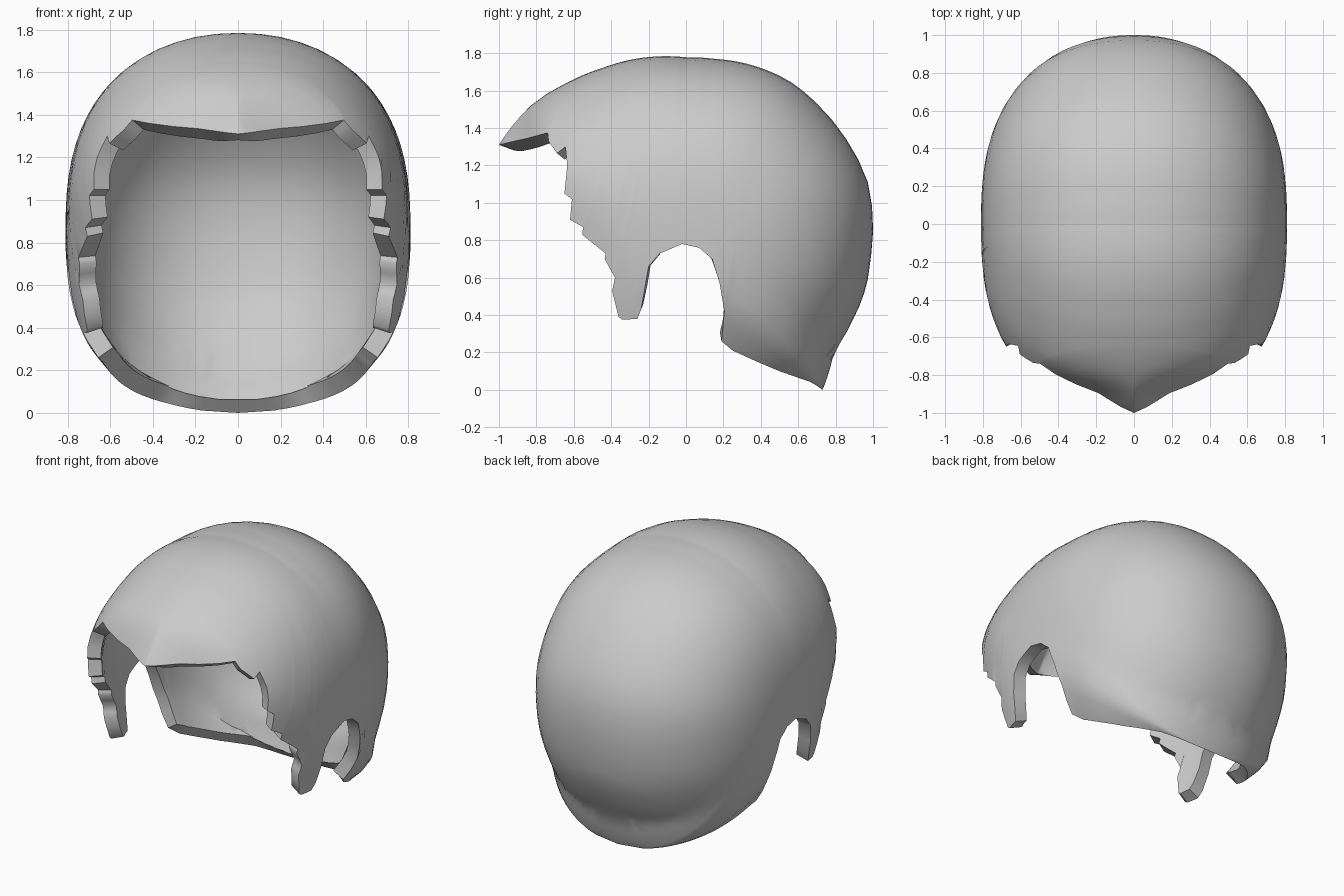
import bpy, bmesh, math
from mathutils import Vector

if "Cube" in bpy.data.objects:
    bpy.data.objects.remove(bpy.data.objects["Cube"])

CZ, HALF_W, WALL = 0.85, 0.81, 0.085      # shell centre height, half width, wall thickness

# Side outline of the full rounded head form (y, z); the lower front part is virtual
outline = [(0.73, .0), (.79, .2), (.89, .37), (.96, .54), (.99, .72), (1, .9), (.97, 1.12),
           (.87, 1.32), (.73, 1.5), (.54, 1.66), (.34, 1.74), (.15, 1.77), (0, 1.778),
           (-.27, 1.77), (-.45, 1.72), (-.62, 1.65), (-.82, 1.53), (-1, 1.31),
           (-1, 1.0), (-.92, .75), (-.77, .35), (-.57, .0), (0, -.1), (.3, -.02), (.52, -.04)]
polar = sorted((math.degrees(math.atan2(z - CZ, y)) % 360, math.hypot(y, z - CZ))
               for y, z in outline)
polar = [(polar[-1][0] - 360, polar[-1][1])] + polar + [(polar[0][0] + 360, polar[0][1])]


def radius(deg):
    deg %= 360
    for (a, ra), (b, rb) in zip(polar, polar[1:]):
        if a <= deg <= b:
            return ra + (rb - ra) * (deg - a) / max(b - a, 1e-6)
    return polar[0][1]


def ratio(y, z):
    return math.hypot(y, z - CZ) / radius(math.degrees(math.atan2(z - CZ, y)))


def half_width(y, z):
    r = ratio(y, z)
    m = 2.1 - 0.9 * min(1, max(0, (-y - .75) / .15))      # the peak of the fringe is pointed
    return HALF_W * (1 - r ** 2.6) ** (1 / m) if r < 0.9995 else 0.0


def inward(x, y, z):
    """Point on the inner wall, along the gradient of the rounded form."""
    def f(x, y, z):
        return (abs(x) / HALF_W) ** 2.1 + ratio(y, z) ** 2.6
    e = 0.04
    n = Vector((f(x + e, y, z) - f(x - e, y, z), f(x, y + e, z) - f(x, y - e, z),
                f(x, y, z + e) - f(x, y, z - e)))
    return Vector((x, y, z)) - n.normalized() * WALL


# Hair edge from fringe to nape: (y, z, angle of the matching point on the centre line)
edge = [(-1, 1.31, 155.3), (-.94, 1.325, 149), (-.85, 1.345, 141), (-.74, 1.375, 130),
        (-.735, 1.33, 128), (-.69, 1.265, 125), (-.645, 1.30, 121), (-.635, 1.2, 118),
        (-.65, 1.05, 112), (-.61, 1.02, 111), (-.62, .91, 107), (-.55, .87, 105),
        (-.555, .83, 104), (-.43, .73, 100), (-.435, .70, 99), (-.38, .60, 97),
        (-.395, .53, 96), (-.36, .39, 95), (-.34, .375, 94.5), (-.26, .38, 93),
        (-.24, .43, 92.5), (-.2, .66, 91.5), (-.14, .73, 89.5), (-.02, .78, 86),
        (.07, .76, 82), (.14, .7, 78), (.18, .57, 74), (.205, .42, 70), (.19, .26, 64),
        (.25, .21, 45), (.37, .155, 15), (.5, .1, -15), (.6, .065, -32), (.66, .045, -41),
        (.7, .022, -46), (.73, .0, math.degrees(math.atan2(-CZ, .73)))]
columns = []
for a, b in zip(edge, edge[1:]):
    n = 4 if abs(a[2] - b[2]) > 12 else 2
    columns += [[p + (q - p) * k / n for p, q in zip(a, b)] for k in range(n)]
columns.append(edge[-1])

# Hair shell: each column runs from the centre line to the edge, outer and inner wall, both sides
ROWS = 18
bm = bmesh.new()
for side in (1, -1):
    grid = []
    for ey, ez, deg in columns:
        r = radius(deg)
        sy, sz = r * math.cos(math.radians(deg)), CZ + r * math.sin(math.radians(deg))
        outer, inner = [], []
        for k in range(ROWS + 1):
            u = 1 - math.cos(k / ROWS * math.pi / 2)
            y, z = sy + (ey - sy) * u, sz + (ez - sz) * u
            x = 0 if k == 0 else half_width(y, z)
            i = inward(x, y, z)
            outer.append(bm.verts.new((side * x, y, z)))
            inner.append(bm.verts.new((side * max(0, i.x), i.y, i.z)))
        grid.append((outer, inner[::-1]))
    for (ao, ai), (bo, bi) in zip(grid, grid[1:]):
        # outer wall, then the rim, then the inner wall back to the centre line
        for a, b in ((ao, bo), ((ao[-1], ai[0]), (bo[-1], bi[0])), (ai, bi)):
            for k in range(len(a) - 1):
                quad = (a[k], a[k + 1], b[k + 1], b[k])
                bm.faces.new(quad if side > 0 else quad[::-1])
bmesh.ops.remove_doubles(bm, verts=bm.verts, dist=0.003)
bmesh.ops.dissolve_degenerate(bm, edges=bm.edges, dist=0.001)
bmesh.ops.recalc_face_normals(bm, faces=bm.faces)

mesh = bpy.data.meshes.new("hair_shell")
bm.to_mesh(mesh)
bm.free()
hair = bpy.data.objects.new("hair_shell", mesh)
bpy.context.collection.objects.link(hair)

# Smooth surface with a crisp rim
bpy.context.view_layer.objects.active = hair
hair.select_set(True)
bpy.ops.object.shade_smooth_by_angle(angle=math.radians(45))
